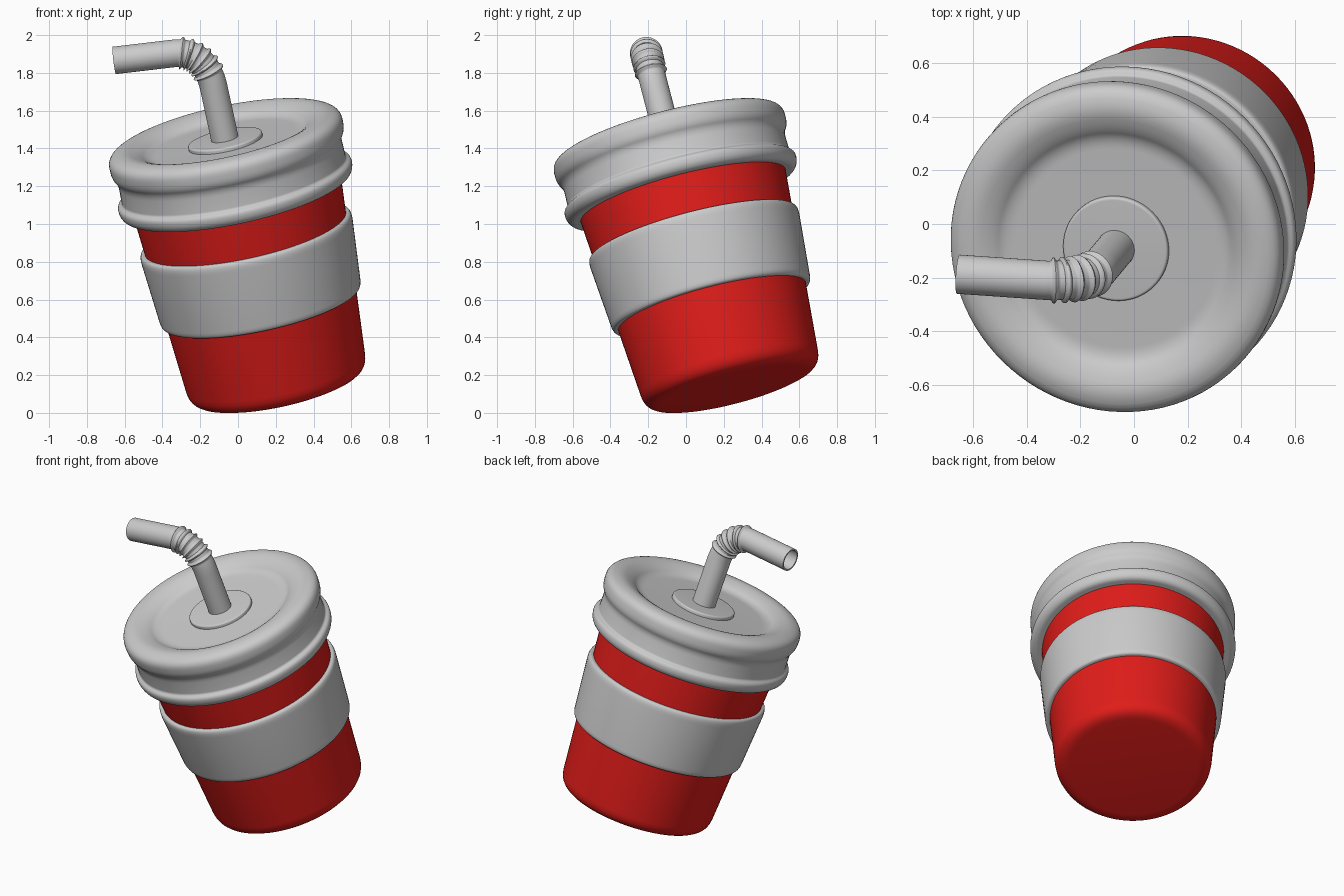
import bpy, bmesh, math
from mathutils import Vector

if "Cube" in bpy.data.objects:
    bpy.data.objects.remove(bpy.data.objects["Cube"])

BASE = Vector((0.216, 0.25, 0.132))
AXIS = Vector((-0.205, -0.247, 0.947)).normalized()
TILT = Vector((0, 0, 1)).rotation_difference(AXIS)
SEG = 96

red = bpy.data.materials.new("red")
red.diffuse_color = (0.75, 0.012, 0.01, 1)
red.use_nodes = True
red.node_tree.nodes["Principled BSDF"].inputs["Base Color"].default_value = red.diffuse_color


def fillet(profile, steps=7):
    """Round each (radius, height, rounding) corner of a profile."""
    pts = [Vector(p[:2]) for p in profile]
    out = [pts[0]]
    for i in range(1, len(pts) - 1):
        p, d = pts[i], profile[i][2]
        if d == 0:
            out.append(p)
            continue
        a = p + (pts[i - 1] - p).normalized() * min(d, (pts[i - 1] - p).length * 0.49)
        b = p + (pts[i + 1] - p).normalized() * min(d, (pts[i + 1] - p).length * 0.49)
        for k in range(steps):
            t = k / (steps - 1)
            out.append(a * (1 - t) ** 2 + p * 2 * t * (1 - t) + b * t * t)
    return out + [pts[-1]]


def skin(name, rings, mat=None, angle=40):
    """Join rings of points into a surface."""
    bm = bmesh.new()
    loops = [[bm.verts.new(p) for p in ring] for ring in rings]
    n = len(loops[0])
    for a, b in zip(loops, loops[1:]):
        for i in range(n):
            j = (i + 1) % n
            bm.faces.new((a[i], a[j], b[j], b[i]))
    bmesh.ops.remove_doubles(bm, verts=bm.verts, dist=1e-5)
    bmesh.ops.recalc_face_normals(bm, faces=bm.faces)
    me = bpy.data.meshes.new(name)
    bm.to_mesh(me)
    bm.free()
    ob = bpy.data.objects.new(name, me)
    bpy.context.collection.objects.link(ob)
    if mat:
        me.materials.append(mat)
    bpy.ops.object.select_all(action='DESELECT')
    ob.select_set(True)
    bpy.context.view_layer.objects.active = ob
    bpy.ops.object.shade_smooth_by_angle(angle=math.radians(angle))
    return ob


def lathe(name, profile, mat=None):
    """Spin a profile around the leaning cup axis."""
    rings = [[(p.x * math.cos(i * math.tau / SEG), p.x * math.sin(i * math.tau / SEG), p.y)
              for i in range(SEG)] for p in fillet(profile)]
    ob = skin(name, rings, mat)
    ob.rotation_mode = 'QUATERNION'
    ob.rotation_quaternion = TILT
    ob.location = BASE
    return ob


# Cup body, sleeve and lid
lathe("cup_body", [(0, 0, 0), (0.478, 0, 0.085), (0.562, 1.10, 0), (0.54, 1.10, 0)], red)
lathe("cup_sleeve", [(0.505, 0.455, 0), (0.541, 0.455, 0.035), (0.575, 0.865, 0.05),
                     (0.535, 0.865, 0)])
lathe("lid", [(0.53, 1.075, 0), (0.605, 1.072, 0.02), (0.63, 1.10, 0.02), (0.634, 1.145, 0.022),
              (0.606, 1.162, 0.01), (0.603, 1.275, 0.03), (0.63, 1.315, 0.03),
              (0.632, 1.405, 0.06), (0.55, 1.435, 0.05), (0.47, 1.41, 0.04),
              (0.42, 1.372, 0.04), (0, 1.372, 0)])
lathe("straw_collar", [(0.2, 1.35, 0), (0.2, 1.395, 0.012), (0, 1.395, 0)])

# Straw path: straight along the axis, bend, straight end
p0, corner, p2 = BASE + AXIS * 1.675, BASE + AXIS * 1.872, Vector((-0.325, -0.21, 1.905))
tip = Vector((-0.655, -0.187, 1.866))
R, WALL, BEND, RIDGES = 0.073, 0.010, 72, 6
path = [(BASE + AXIS * 1.36, R), (p0, R)]
for k in range(1, BEND):
    t = k / BEND
    pos = p0 * (1 - t) ** 2 + corner * 2 * t * (1 - t) + p2 * t * t
    u = (t - 0.2) / 0.78 * RIDGES
    bump = max(0, math.cos((u % 1 - 0.5) * math.tau)) if 0 < u < RIDGES else 0
    path.append((pos, R + 0.014 * bump))
path += [(p2, R), (tip, R)]

# Outer wall, then back down the inside so the end is open
outer, inner = [], []
side = Vector((0, 1, 0))
for i, (p, r) in enumerate(path):
    d = (path[min(i + 1, len(path) - 1)][0] - path[max(i - 1, 0)][0]).normalized()
    side = (side - d * side.dot(d)).normalized()
    up = d.cross(side)
    dirs = [side * math.cos(a * math.tau / 40) + up * math.sin(a * math.tau / 40)
            for a in range(40)]
    outer.append([p + v * r for v in dirs])
    inner.append([p + v * (r - WALL) for v in dirs])
skin("bendy_straw", outer + inner[::-1], angle=50)
